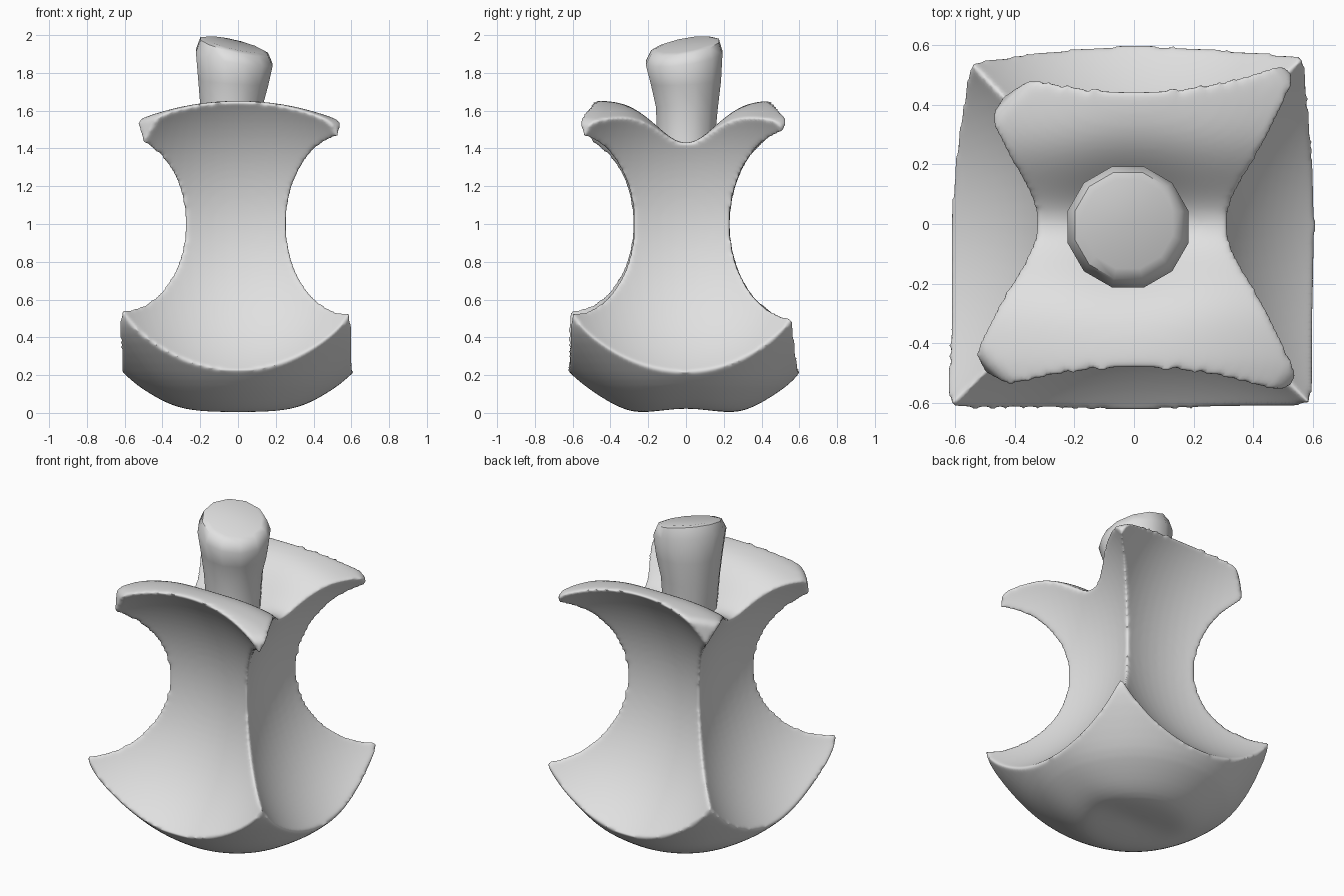
import bpy, bmesh, math
from mathutils import Vector, Matrix

if "Cube" in bpy.data.objects:
    bpy.data.objects.remove(bpy.data.objects["Cube"])

grey = bpy.data.materials.new("light_grey")
grey.diffuse_color = (0.75, 0.75, 0.75, 1)
grey.use_nodes = True
grey.node_tree.nodes["Principled BSDF"].inputs["Base Color"].default_value = grey.diffuse_color


def make_object(name, bm):
    bmesh.ops.recalc_face_normals(bm, faces=bm.faces)
    mesh = bpy.data.meshes.new(name)
    bm.to_mesh(mesh)
    bm.free()
    ob = bpy.data.objects.new(name, mesh)
    bpy.context.collection.objects.link(ob)
    return ob


def smooth_curve(pts, steps):
    """Catmull-Rom curve through (r, z) points."""
    out = []
    p = [Vector(q) for q in [pts[0]] + pts + [pts[-1]]]
    for i in range(1, len(p) - 2):
        a, b, c, d = p[i - 1:i + 3]
        for k in range(steps):
            t = k / steps
            out.append(0.5 * (2 * b + (c - a) * t + (2 * a - 5 * b + 4 * c - d) * t * t
                              + (3 * b - a - 3 * c + d) * t ** 3))
    return out + [p[-1]]


def loft(bm, rings, top, bottom):
    n = len(rings[0])
    rows = [[bm.verts.new(v) for v in ring] for ring in rings]
    for a, b in zip(rows, rows[1:]):
        for i in range(n):
            bm.faces.new((a[i], a[(i + 1) % n], b[(i + 1) % n], b[i]))
    for row, pole in ((rows[0], top), (rows[-1], bottom)):
        v = bm.verts.new(pole)
        for i in range(n):
            bm.faces.new((row[i], row[(i + 1) % n], v))


def quadrant(th, fl, fr, bl, br):
    """Blend four corner values around the vertical axis."""
    u = (1 + max(-1, min(1, 1.6 * math.cos(th)))) / 2
    v = (1 + max(-1, min(1, 1.6 * math.sin(th)))) / 2
    return (fl * (1 - u) + fr * u) * (1 - v) + (bl * (1 - u) + br * u) * v


def top_height(x, y):
    """Valley along x, two lobes front and back, falling to the corners."""
    r2 = x * x + y * y
    return (1.475 + .18 * (1 - math.exp(-(y / .2) ** 2)) - .36 * x * x
            - .08 * math.exp(-r2 / .05) - .5 * max(0, abs(y) - .45) ** 1.5)


# Whole fruit: shaped top, outer wall, round bowl below
SEG = 80
rings = []
angles = [i * math.tau / SEG for i in range(SEG)]
for k in range(1, 25):
    ring = []
    for th in angles:
        r = k / 24 * quadrant(th, .69, .75, .60, .73)
        x, y = r * math.cos(th), r * math.sin(th)
        ring.append((x, y, top_height(x, y) - (.015 if k == 24 else 0)))
    rings.append(ring)
for z, r_out in ((1.42, .02), (1.25, .03), (1.0, .06)):
    rings.append([((quadrant(th, .69, .75, .60, .73) + r_out) * math.cos(th),
                   (quadrant(th, .69, .75, .60, .73) + r_out) * math.sin(th), z) for th in angles])
bowl = [(.88, .72), (.87, .56), (.81, .42), (.62, .215), (.45, .085), (.3, .012),
        (.15, .0), (0, .0)]
for r, z in smooth_curve(bowl, 4)[:-1]:
    ring = []
    for th in angles:
        rr = r if r < .55 else .55 + (r - .55) * quadrant(th, 1, .95, .72, .82)
        x, y = rr * math.cos(th), rr * math.sin(th)
        groove = .028 * math.exp(-(y / .15) ** 2) * math.exp(-(x / .4) ** 2) if z < .2 else 0
        ring.append((x, y, z + groove))
    rings.append(ring)
bm = bmesh.new()
loft(bm, rings, (0, 0, top_height(0, 0)), (0, 0, .028))
core = make_object("fruit_core", bm)

# Four round bites
cutters = []
for name, x, y in (("front", 0, -1.215), ("back", 0, 1.175), ("left", -1.205, .02), ("right", 1.19, 0)):
    bm = bmesh.new()
    bmesh.ops.create_uvsphere(bm, u_segments=96, v_segments=64, radius=.972,
                              matrix=Matrix.Translation((x, y, 1.0)))
    cutter = make_object("bite_" + name, bm)
    cutter.hide_render = True
    cutters.append(cutter)
    mod = core.modifiers.new("bite", 'BOOLEAN')
    mod.operation = 'DIFFERENCE'
    mod.solver = 'EXACT'
    mod.object = cutter

# Soften the bitten edges
mod = core.modifiers.new("even_mesh", 'REMESH')
mod.mode = 'VOXEL'
mod.voxel_size = .012
mod = core.modifiers.new("soften", 'SMOOTH')
mod.factor = .5
mod.iterations = 12
bpy.context.view_layer.update()
baked = bpy.data.meshes.new_from_object(core.evaluated_get(bpy.context.evaluated_depsgraph_get()))
core.modifiers.clear()
core.data = baked
for cutter in cutters:
    bpy.data.objects.remove(cutter)

# Stem: 12-sided, flaring to a slanted cut top
bm = bmesh.new()
rings = []
for z, r, cx, cy, tilt in ((1.95, .155, -.02, 0, 1), (1.94, .185, -.02, -.005, 1),
                           (1.88, .21, -.02, -.01, .8), (1.75, .192, -.025, 0, .3),
                           (1.62, .17, -.035, .005, 0), (1.45, .158, -.03, 0, 0),
                           (1.3, .155, -.02, 0, 0)):
    ring = []
    for i in range(12):
        th = (i + .5) * math.tau / 12
        x, y = r * math.cos(th), r * math.sin(th)
        ring.append((cx + x, cy + y, z + tilt * (-.23 * x + .17 * y)))
    rings.append(ring)
loft(bm, rings, (-.02, 0, 1.95), (-.02, 0, 1.3))
stem = make_object("stem", bm)

for ob, angle in ((core, 80), (stem, 45)):
    ob.data.materials.clear()
    ob.data.materials.append(grey)
    bpy.ops.object.select_all(action='DESELECT')
    ob.select_set(True)
    bpy.context.view_layer.objects.active = ob
    bpy.ops.object.shade_smooth_by_angle(angle=math.radians(angle))
